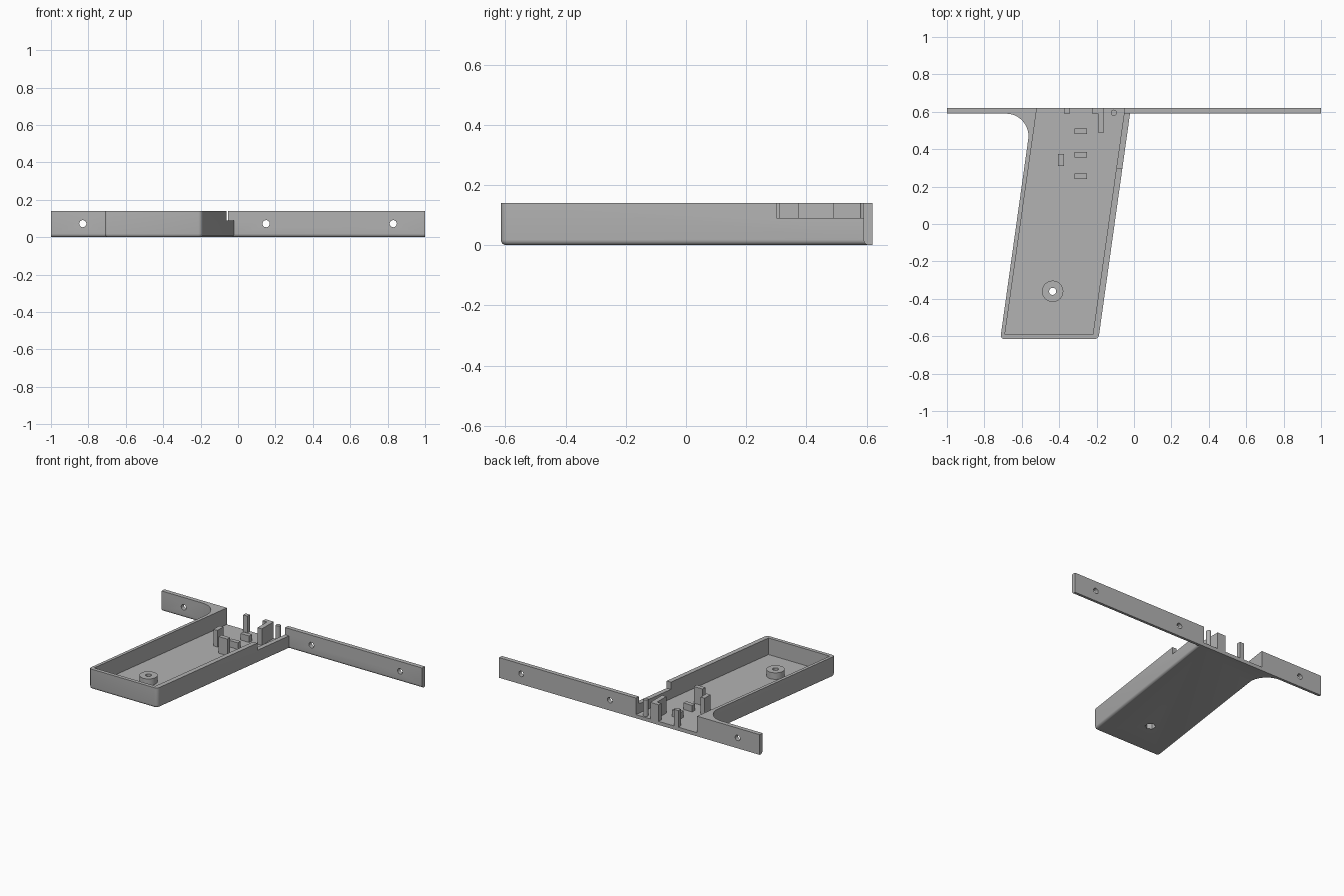
import bpy, bmesh
from math import sin, cos, radians, sqrt
from mathutils import Matrix

cube = bpy.data.objects.get("Cube")
if cube:
    bpy.data.objects.remove(cube)

HEIGHT, FLOOR = 0.14, 0.025
FRONT, FLANGE, BACK = -0.615, 0.59, 0.62
SLOPE = 0.14                      # sideways lean of the tray walls

grey = bpy.data.materials.new("plain grey")
grey.use_nodes = True
grey.diffuse_color = (0.45, 0.45, 0.45, 1)
grey.node_tree.nodes["Principled BSDF"].inputs["Base Color"].default_value = grey.diffuse_color


def finish(name, bm):
    bmesh.ops.recalc_face_normals(bm, faces=bm.faces)
    mesh = bpy.data.meshes.new(name)
    bm.to_mesh(mesh)
    bm.free()
    mesh.materials.append(grey)
    obj = bpy.data.objects.new(name, mesh)
    bpy.context.collection.objects.link(obj)
    return obj


def prism_bm(points, z0, z1):
    bm = bmesh.new()
    face = bm.faces.new([bm.verts.new((x, y, z0)) for x, y in points])
    new = bmesh.ops.extrude_face_region(bm, geom=[face])["geom"]
    verts = [v for v in new if isinstance(v, bmesh.types.BMVert)]
    bmesh.ops.translate(bm, verts=verts, vec=(0, 0, z1 - z0))
    return bm


def prism(name, points, z0, z1):
    return finish(name, prism_bm(points, z0, z1))


def box(name, x0, x1, y0, y1, z0, z1):
    return prism(name, [(x0, y0), (x1, y0), (x1, y1), (x0, y1)], z0, z1)


def cylinder(name, centre, radius, depth, axis="Z", sides=32):
    bm = bmesh.new()
    turn = Matrix.Rotation(radians(90), 4, "X") if axis == "Y" else Matrix()
    bmesh.ops.create_cone(bm, cap_ends=True, segments=sides, radius1=radius,
                          radius2=radius, depth=depth,
                          matrix=Matrix.Translation(centre) @ turn)
    return finish(name, bm)


def cut(obj, cutter, keep=False):
    mod = obj.modifiers.new("cut", "BOOLEAN")
    mod.operation, mod.solver, mod.object = "DIFFERENCE", "EXACT", cutter
    cutter.hide_render = True
    bpy.context.view_layer.objects.active = obj
    bpy.ops.object.modifier_apply(modifier=mod.name)
    if not keep:
        bpy.data.objects.remove(cutter)


def lean(x, y):
    """x of a leaning wall at y, given its x at the front."""
    return x + SLOPE * (y - FRONT)


# Outline of the tray and flange, with the large fillet on the right side
R = 0.12
cy = FLANGE - R
cx = lean(-0.715, cy) - R * sqrt(1 + SLOPE ** 2)
fillet = [(cx + R * cos(radians(a)), cy + R * sin(radians(a)))
          for a in [90 - 98 * i / 14 for i in range(15)]]
outline = ([(-1, BACK), (-1, FLANGE)] + fillet +
           [(-0.715, FRONT), (-0.19, FRONT), (lean(-0.19, FLANGE), FLANGE),
            (1, FLANGE), (1, BACK)])
bm = prism_bm(outline, 0, HEIGHT)


def same(edge, axis, value):
    return all(abs(v.co[axis] - value) < 1e-4 for v in edge.verts)


# Rounded front corners, then a rounded lower edge except at back and ends
corners = [e for e in bm.edges if same(e, 1, FRONT) and not same(e, 2, 0)
           and not same(e, 2, HEIGHT)]
bmesh.ops.bevel(bm, geom=corners, offset=0.022, segments=5, profile=0.5, affect="EDGES")
lower = [e for e in bm.edges if same(e, 2, 0) and not same(e, 1, BACK)
         and not same(e, 0, 1) and not same(e, 0, -1)]
bmesh.ops.bevel(bm, geom=lower, offset=0.018, segments=5, profile=0.5, affect="EDGES")
body = finish("tray_and_flange", bm)

# Hollow open at the back, and the lowered stretch of the left wall
inner_front, past = -0.59, 0.7
cut(body, prism("hollow_cutter",
                [(-0.69, inner_front), (-0.22, inner_front),
                 (lean(-0.222, past), past), (lean(-0.692, past), past)], FLOOR, 0.3))
cut(body, box("notch_cutter", -0.2, 0.1, 0.3, FLANGE, 0.09, 0.3))

# Screw holes through the flange
for x in (-0.83, 0.15, 0.83):
    cut(body, cylinder("hole_cutter", (x, 0.6, 0.072), 0.019, 0.2, "Y"))

# Screw boss with its through hole and hexagonal recess underneath
bx, by = -0.435, -0.36
boss = cylinder("screw_boss", (bx, by, 0.045), 0.057, 0.05, sides=48)
for radius, depth, sides in ((0.019, 0.4, 32), (0.034, 0.08, 6)):
    tool = cylinder("boss_cutter", (bx, by, 0), radius, depth, sides=sides)
    cut(body, tool, keep=True)
    cut(boss, tool)

# Posts and supports standing on the floor
base = FLOOR - 0.005
parts = [body, boss,
         box("back_post", -0.375, -0.342, 0.592, BACK, base, HEIGHT),
         box("side_post", -0.405, -0.375, 0.31, 0.375, base, HEIGHT),
         box("front_post", -0.317, -0.25, 0.24, 0.27, base, HEIGHT),
         box("middle_support", -0.317, -0.25, 0.355, 0.385, base, 0.07),
         box("rear_support", -0.317, -0.25, 0.48, 0.51, base, 0.07),
         prism("corner_bracket", [(-0.193, 0.49), (-0.16, 0.49), (-0.16, BACK),
                                  (-0.225, BACK), (-0.225, 0.592), (-0.193, 0.592)],
               base, HEIGHT),
         cylinder("round_pin", (-0.108, 0.595, (base + HEIGHT) / 2), 0.016, HEIGHT - base)]

# Smooth the rounded faces and keep the edges sharp
bpy.ops.object.select_all(action="DESELECT")
for part in parts:
    part.select_set(True)
bpy.context.view_layer.objects.active = body
bpy.ops.object.shade_smooth_by_angle(angle=radians(30))
